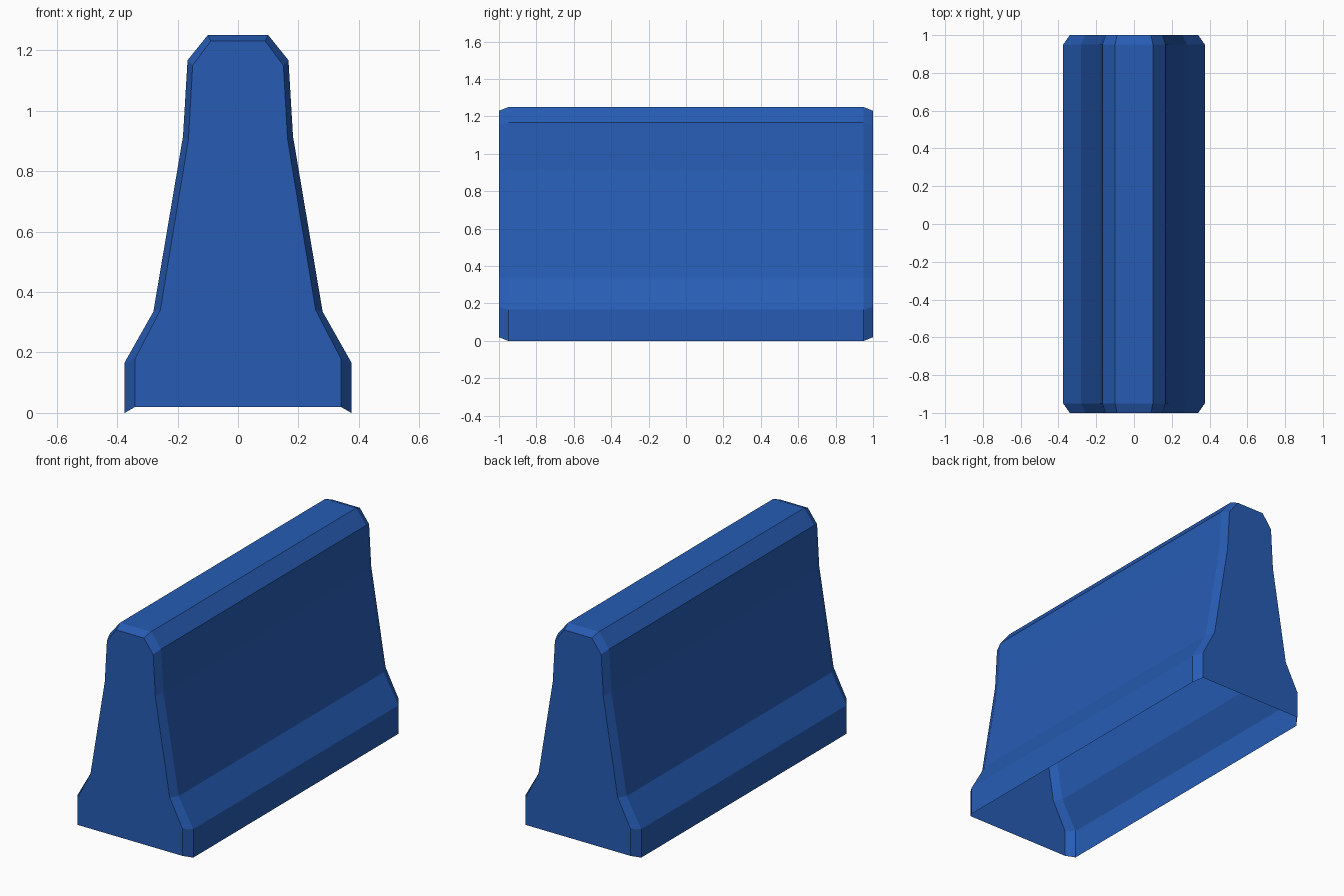
import bpy
import bmesh

cube = bpy.data.objects.get("Cube")
if cube:
    bpy.data.objects.remove(cube, do_unlink=True)

# Flat blue plastic
blue = bpy.data.materials.new("blue plastic")
blue.use_nodes = True
colour = (0.02, 0.108, 0.46, 1)
blue.diffuse_color = colour
blue.node_tree.nodes["Principled BSDF"].inputs["Base Color"].default_value = colour

# Half profiles (x, z) from foot to crown: full body and inset end cap
BODY = [(.375, 0), (.375, .167), (.28, .335), (.182, .915), (.167, 1.167), (.1, 1.25)]
CAP = [(.34, .02), (.34, .18), (.257, .34), (.164, .905), (.15, 1.15), (.09, 1.23)]


def ring(bm, half, y):
    """Mirrored profile, open at the foot."""
    points = half + [(-x, z) for x, z in reversed(half)]
    return [bm.verts.new((x, y, z)) for x, z in points]


# Hollow barrier shell with chamfered ends and an open underside
bm = bmesh.new()
rings = [ring(bm, half, y) for half, y in ((CAP, -1), (BODY, -.95), (BODY, .95), (CAP, 1))]
for a, b in zip(rings, rings[1:]):
    for i in range(len(a) - 1):
        bm.faces.new((a[i], a[i + 1], b[i + 1], b[i]))
bm.faces.new(rings[0])
bm.faces.new(list(reversed(rings[-1])))

# Point all faces outward from the core
bm.normal_update()
for f in bm.faces:
    c = f.calc_center_median()
    c.z -= .5
    if abs(f.normal.y) > .9:
        c.x = c.z = 0
    else:
        c.y *= .1
    if f.normal.dot(c) < 0:
        f.normal_flip()

mesh = bpy.data.meshes.new("barrier_shell")
bm.to_mesh(mesh)
bm.free()
mesh.materials.append(blue)
shell = bpy.data.objects.new("barrier_shell", mesh)
bpy.context.scene.collection.objects.link(shell)
